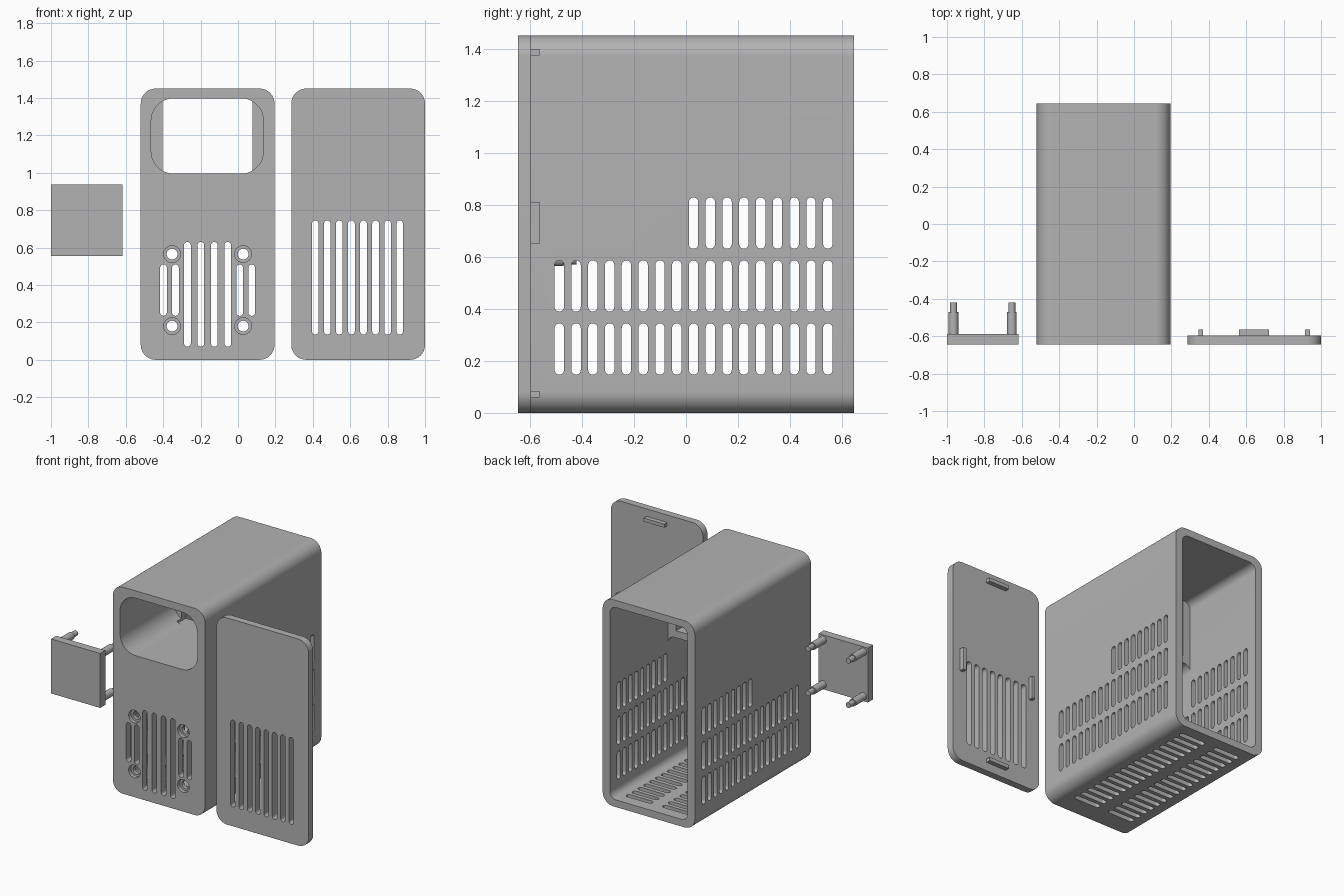
import bpy, bmesh, math

if "Cube" in bpy.data.objects:
    bpy.data.objects.remove(bpy.data.objects["Cube"], do_unlink=True)

grey = bpy.data.materials.new("plain_grey")
grey.use_nodes = True
COLOUR = (0.45, 0.45, 0.45, 1)
grey.diffuse_color = COLOUR
grey.node_tree.nodes["Principled BSDF"].inputs["Base Color"].default_value = COLOUR


def rounded(u0, u1, v0, v1, r, steps=8):
    """Outline of a rounded rectangle."""
    pts = []
    corners = [(u1 - r, v1 - r), (u0 + r, v1 - r), (u0 + r, v0 + r), (u1 - r, v0 + r)]
    for q, (cu, cv) in enumerate(corners):
        for i in range(steps + 1):
            a = math.pi / 2 * (q + i / steps)
            pts.append((cu + r * math.cos(a), cv + r * math.sin(a)))
    return pts


def slot(u, v0, v1, w=0.036):
    return rounded(u - w / 2, u + w / 2, v0, v1, w / 2, 5)


def disc(u, v, r):
    return rounded(u - r, u + r, v - r, v + r, r, 6)


def box(u0, u1, v0, v1):
    return [(u0, v0), (u1, v0), (u1, v1), (u0, v1)]


PLACE = {
    "x": lambda u, v, t: (t, u, v),
    "y": lambda u, v, t: (u, t, v),
    "z": lambda u, v, t: (u, v, t),
}


def solid(name, axis, parts):
    """One object from prisms, each given as (outline, start, end) along axis."""
    bm = bmesh.new()
    for pts, lo, hi in parts:
        ends = [[bm.verts.new(PLACE[axis](u, v, t)) for u, v in pts] for t in (lo, hi)]
        n = len(pts)
        bm.faces.new(ends[0])
        bm.faces.new(ends[1])
        for i in range(n):
            j = (i + 1) % n
            bm.faces.new((ends[0][i], ends[0][j], ends[1][j], ends[1][i]))
    bmesh.ops.remove_doubles(bm, verts=bm.verts, dist=1e-5)
    bmesh.ops.recalc_face_normals(bm, faces=bm.faces)
    mesh = bpy.data.meshes.new(name)
    bm.to_mesh(mesh)
    bm.free()
    mesh.materials.append(grey)
    ob = bpy.data.objects.new(name, mesh)
    bpy.context.collection.objects.link(ob)
    return ob


def select(ob):
    bpy.ops.object.select_all(action="DESELECT")
    ob.select_set(True)
    bpy.context.view_layer.objects.active = ob


def cut(ob, axis, parts):
    tool = solid("cutter", axis, parts)
    tool.hide_render = True
    mod = ob.modifiers.new("cut", "BOOLEAN")
    mod.operation = "DIFFERENCE"
    mod.solver = "EXACT"
    mod.object = tool
    select(ob)
    bpy.ops.object.modifier_apply(modifier=mod.name)
    bpy.data.objects.remove(tool, do_unlink=True)


def smooth(ob):
    select(ob)
    bpy.ops.object.shade_smooth_by_angle(angle=math.radians(30))


FRONT, BACK, TOP = -0.645, 0.645, 1.45
INNER = FRONT + 0.05
L, R, WALL = -0.52, 0.195, 0.055
MID = (L + R) / 2

# Case shell: rear cavity, lower front cavity, display tunnel and its rear frame
case = solid("case", "y", [(rounded(L, R, 0, TOP, 0.08, 12), FRONT, BACK)])
cut(case, "y", [(rounded(L + WALL, R - WALL, 0.05, 1.4, 0.05), 0, 1)])
cut(case, "y", [(rounded(L + WALL, R - WALL, 0.05, 0.945, 0.05), INNER, 0.2)])
cut(case, "y", [(rounded(-0.464, 0.136, 0.995, 1.398, 0.12, 12), -1, -0.05)])
cut(case, "y", [(box(-0.405, 0.077, 0.995, 1.398), -0.1, 0.1)])

# Front vents, then stepped screw holes
front = [slot(MID + k * 0.072, 0.07, 0.63) for k in (-1.5, -0.5, 0.5, 1.5)]
front += [slot(MID + s * d, 0.235, 0.51) for s in (-1, 1) for d in (0.172, 0.236)]
holes = [(MID + s * 0.19, z) for s in (-1, 1) for z in (0.18, 0.565)]
cut(case, "y", [(disc(x, z, 0.045), -1, FRONT + 0.025) for x, z in holes])
cut(case, "y", [(p, -1, -0.5) for p in front + [disc(x, z, 0.029) for x, z in holes]])

# Side vents through both walls, floor vents in two rows
steps = [-0.487 + 0.0645 * i for i in range(17)]
side = [slot(y, z, z + 0.197) for z in (0.147, 0.389) for y in steps]
side += [slot(y, 0.631, 0.828) for y in steps[8:]]
cut(case, "x", [(p, -0.8, 0.5) for p in side])
floor = [rounded(c - 0.1, c + 0.1, y - 0.018, y + 0.018, 0.018, 5)
         for c in (MID - 0.14, MID + 0.14) for y in steps]
cut(case, "z", [(p, -0.2, 0.2) for p in floor])
smooth(case)

# Back panel with vents
P0, P1 = 0.285, 1.0
panel = solid("back_panel", "y", [(rounded(P0, P1, 0, TOP, 0.08, 12), FRONT, INNER)])
cut(panel, "y", [(slot(0.413 + 0.0645 * i, 0.135, 0.745), -1, 0) for i in range(8)])
smooth(panel)

# Panel clips: top, bottom and both sides
pm = (P0 + P1) / 2
clips = [box(pm - 0.08, pm + 0.08, z, z + 0.025) for z in (0.06, 1.373)]
clips += [box(x, x + 0.025, 0.65, 0.81) for x in (P0 + 0.06, P1 - 0.085)]
solid("panel_clips", "y", [(c, INNER - 0.005, -0.563) for c in clips])

# Small mounting plate with stepped pegs
solid("mount_plate", "y", [(box(-1, -0.618, 0.555, 0.937), FRONT, -0.588)])
spots = [(x, z) for x in (-0.965, -0.653) for z in (0.59, 0.902)]
pegs = solid("plate_pegs", "y", [(disc(x, z, 0.026), -0.59, -0.47) for x, z in spots])
tips = solid("peg_tips", "y", [(disc(x, z, 0.019), -0.475, -0.42) for x, z in spots])
smooth(pegs)
smooth(tips)
